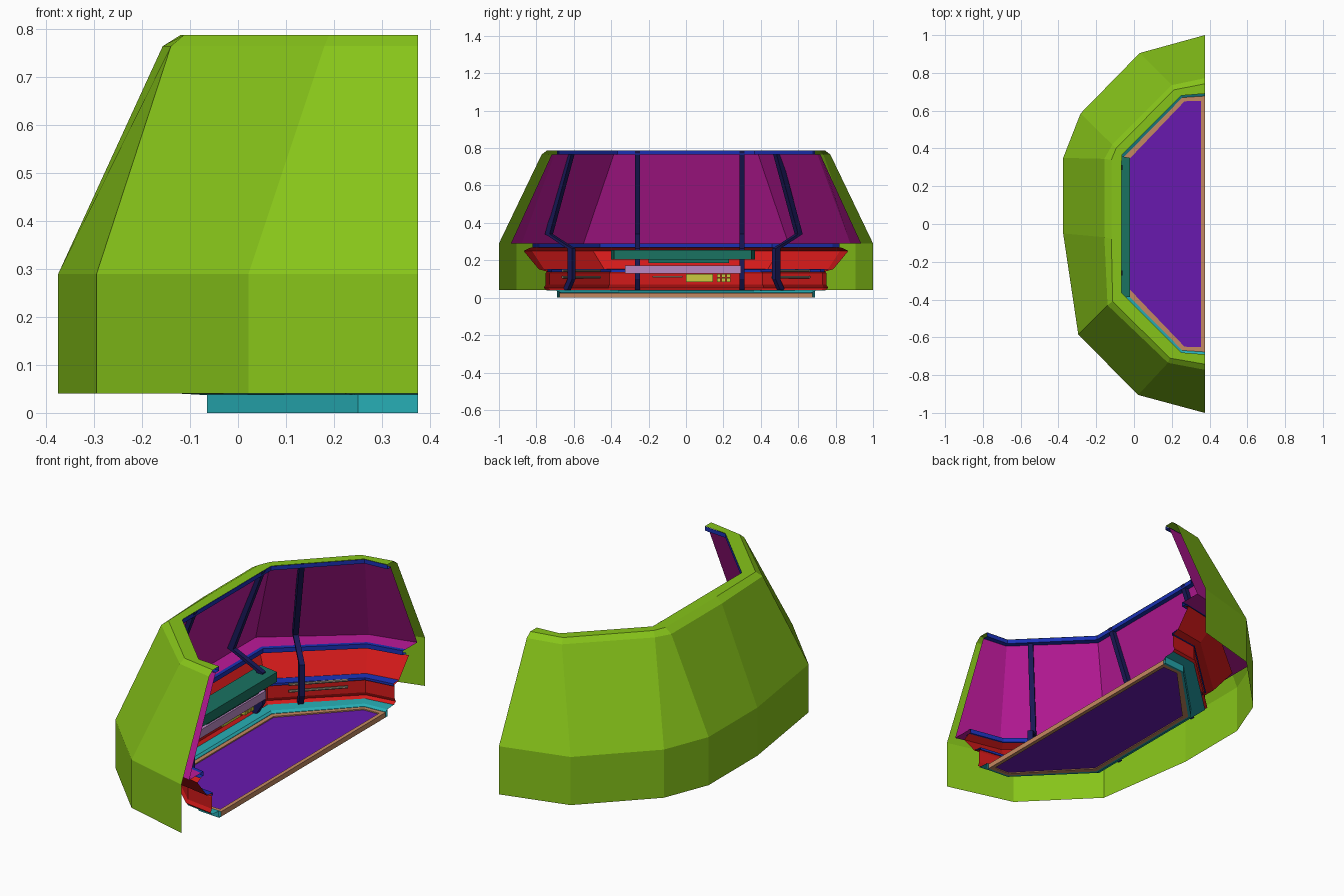
import bpy, bmesh, math
from mathutils import Vector

if "Cube" in bpy.data.objects:
    bpy.data.objects.remove(bpy.data.objects["Cube"])

XC = 0.375  # open cut side
S = math.sqrt(0.5)
COL = {"green": (.24, .55, .01), "magenta": (.50, .01, .32), "red": (.65, .01, .01),
       "blue": (.01, .03, .45), "navy": (.01, .01, .10), "cyan": (.02, .42, .46),
       "purple": (.14, .01, .43), "brown": (.55, .25, .12), "teal": (.01, .17, .12),
       "lilac": (.50, .25, .55), "yellow": (.60, .60, .05), "grey": (.32, .27, .20)}


def make(name, verts, faces, col):
    me = bpy.data.meshes.new(name)
    me.from_pydata([tuple(v) for v in verts], [], faces)
    bm = bmesh.new()
    bm.from_mesh(me)
    bmesh.ops.recalc_face_normals(bm, faces=bm.faces)
    bm.to_mesh(me)
    bm.free()
    mat = bpy.data.materials.get(col) or bpy.data.materials.new(col)
    mat.diffuse_color = (*COL[col], 1)
    mat.use_nodes = True
    mat.node_tree.nodes["Principled BSDF"].inputs["Base Color"].default_value = mat.diffuse_color
    me.materials.append(mat)
    ob = bpy.data.objects.new(name, me)
    bpy.context.collection.objects.link(ob)
    return ob


def outline(d, x_end=XC):
    """Half-octagon room plan pushed outward by d."""
    half = [(x_end, .69 + 1.08 * d), (.25 - .5 * d, .68 + .87 * d),
            (-.065 - .95 * d, .365 + .8 * d)]
    return half + [(x, -y) for x, y in reversed(half)]


def loft(name, rings, col, closed=False):
    """Skin a list of rings with equal point counts."""
    n = len(rings[0])
    verts = [p for r in rings for p in r]
    faces = [(i * n + j, i * n + (j + 1) % n, (i + 1) * n + (j + 1) % n, (i + 1) * n + j)
             for i in range(len(rings) - 1) for j in range(n if closed else n - 1)]
    return make(name, verts, faces, col)


def band(name, profile, col):
    return loft(name, [[(x, y, z) for x, y in outline(d)] for d, z in profile], col)


def plate(name, pts, z0, z1, col):
    n = len(pts)
    verts = [(x, y, z) for z in (z0, z1) for x, y in pts]
    faces = [tuple(range(n)), tuple(range(n, 2 * n))]
    faces += [(i, (i + 1) % n, n + (i + 1) % n, n + i) for i in range(n)]
    return make(name, verts, faces, col)


def box(name, x, y, z, col):
    return plate(name, [(x[0], y[0]), (x[1], y[0]), (x[1], y[1]), (x[0], y[1])], z[0], z[1], col)


# outer shell: open sheet with chamfered top rim
low = [(XC, 1), (.03, .905), (-.283, .585), (-.375, .35), (-.375, -.05),
       (-.295, -.585), (.022, -.905), (XC, -1)]
mid = [(XC, .772), (.2, .735), (-.115, .42), (-.157, .345), (-.157, -.07),
       (-.14, -.43), (.18, -.735), (XC, -.772)]
top = [(XC, .742), (.21, .71), (-.095, .40), (-.12, .34), (-.12, -.08),
       (-.113, -.41), (.19, -.71), (XC, -.742)]
inn = [(XC, .69), (.25, .68), (-.064, .366), (-.065, .33), (-.065, -.08),
       (-.065, -.365), (.25, -.68), (XC, -.69)]
loft("outer_shell", [[(x, y, z) for x, y in ring] for ring, z in
                     ((low, .04), (low, .29), (mid, .765), (top, .788), (inn, .788))], "green")

# inner wall bands
band("upper_rim_trim", [(0, .787), (0, .765), (.03, .765)], "blue")
band("upper_wall", [(.026, .766), (.228, .29), (.13, .29)], "magenta")
band("ledge_trim", [(.14, .291), (.12, .291), (.12, .268), (.15, .268)], "blue")
band("lower_wall", [(.13, .268), (.165, .25), (.09, .152), (.05, .14), (.056, .13),
                    (.056, .07), (.065, .052), (.05, .04)], "red")
band("middle_trim", [(.085, .154), (.046, .15), (.046, .138), (.06, .138)], "blue")

# floor
band("floor_surround", [(.056, .04), (.0, .037), (.0, .0), (-.012, 0), (-.012, .028), (0, .037)], "cyan")
frame_out, frame_in = outline(-.012), outline(-.035, .355)
loft("floor_frame", [[(x, y, z) for x, y in r] for r, z in
                     ((frame_out, 0), (frame_out, .026), (frame_in, .026),
                      (frame_in, 0), (frame_out, 0))], "brown", True)
plate("floor_panel", frame_in, .004, .02, "purple")


# bent wall ribs
def rib(name, base, n, reach):
    b, n = Vector((*base, 0)), Vector((*n, 0))
    t = Vector((-n.y, n.x, 0)) * .013
    path = [(.0, .785), (reach, .34), (.0, .262), (.0, .1), (.035, .042)]
    rings = []
    for d, z in path:
        f, k = b + n * d + Vector((0, 0, z)), n * .035
        rings.append([f - t, f + t, f + t + k, f - t + k])
    loft(name, rings, "navy", True)


rib("back_rib_a", (-.06, -.26), (-1, 0), .17)
rib("back_rib_b", (-.06, .30), (-1, 0), .17)
rib("side_rib_a", (.17, -.60), (-S, -S), .17)
rib("side_rib_b", (.04, .47), (-S, S), .17)


# rounded vent rails on the diagonal walls
def rail(name, a, b):
    a, b = Vector(a), Vector(b)
    u = (b - a).normalized()
    v = Vector((-u.y, u.x, 0))
    rings = []
    for p in (a, b):
        rings.append([p + (v * math.cos(k * math.pi / 4) + Vector((0, 0, math.sin(k * math.pi / 4)))) * .007
                      for k in range(8)])
    ob = loft(name, rings, "grey", True)
    bm = bmesh.new()
    bm.from_mesh(ob.data)
    bmesh.ops.holes_fill(bm, edges=bm.edges)
    bm.to_mesh(ob.data)
    bm.free()


for s in (1, -1):
    for z in (.11, .145):
        rail("vent_rail", (-.03, s * .46, z), (.17, s * .66, z))

# wall console: shelf, sloped lip, screen strip and switch panel
plate("console_shelf", [(-.02, -.385), (-.02, .35), (-.13, .37), (-.13, -.40)], .205, .255, "teal")
box("console_lip", (-.12, -.04), (-.2, .23), (.185, .205), "teal")
box("screen_strip", (-.085, -.045), (-.325, .295), (.13, .173), "lilac")
box("switch_panel", (-.11, -.085), (0, .145), (.085, .128), "yellow")
for i in range(3):
    for j in range(2):
        box("switch", (-.10, -.075), (.165 + i * .026, .185 + i * .026),
            (.085 + j * .023, .104 + j * .023), "yellow")
box("grab_bar", (-.105, -.09), (-.18, -.02), (.108, .117), "grey")
